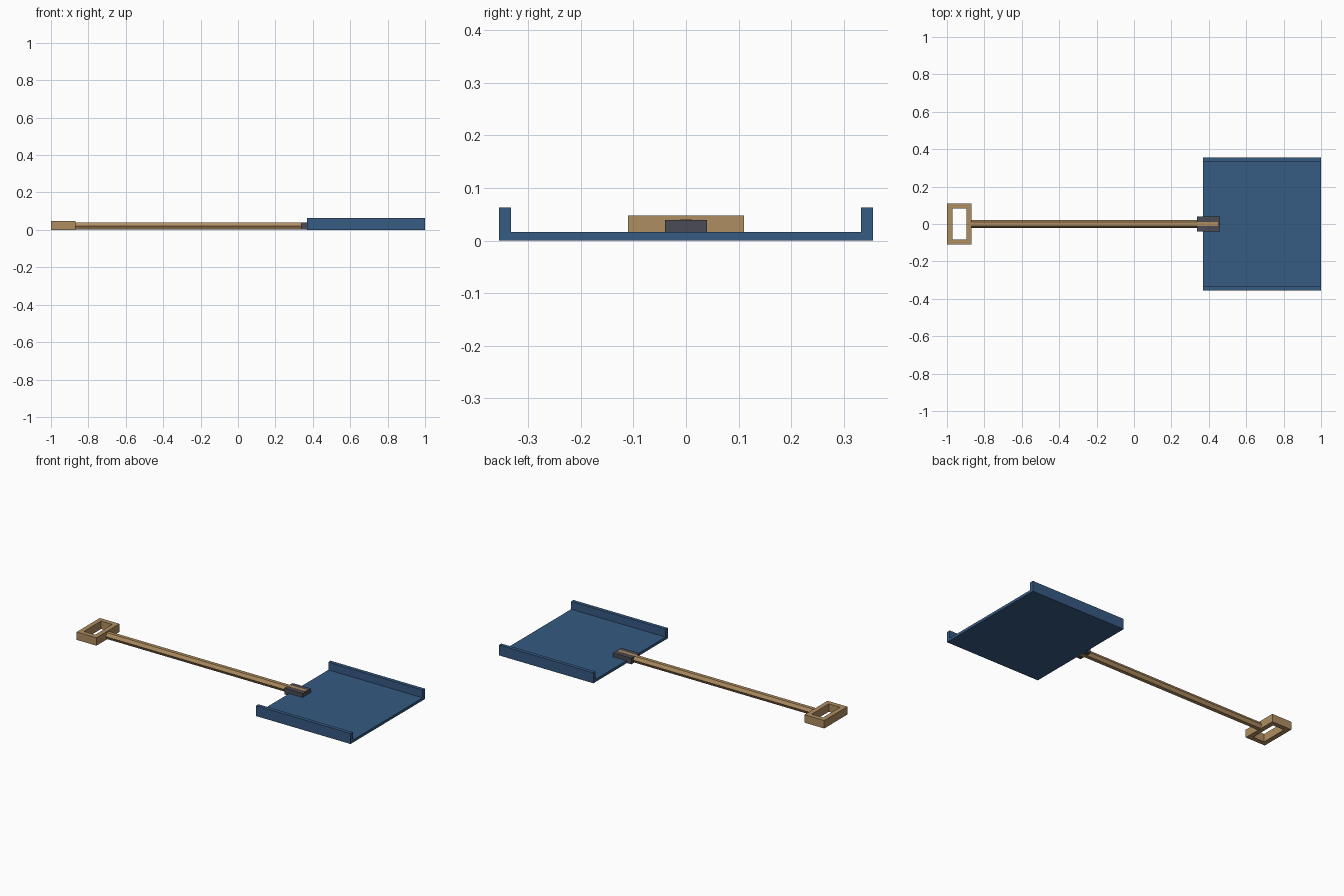
import bpy, bmesh, math

if "Cube" in bpy.data.objects:
    bpy.data.objects.remove(bpy.data.objects["Cube"])


def material(name, rgb):
    m = bpy.data.materials.new(name)
    m.diffuse_color = (*rgb, 1.0)
    m.use_nodes = True
    m.node_tree.nodes["Principled BSDF"].inputs["Base Color"].default_value = m.diffuse_color
    return m


blue = material("blue paint", (0.037, 0.103, 0.225))
wood = material("tan wood", (0.43, 0.27, 0.12))
metal = material("dark grey metal", (0.068, 0.07, 0.09))


def prism(name, outline, place, direction, mat):
    """Extrude a closed outline; place maps a 2D point to 3D."""
    bm = bmesh.new()
    face = bm.faces.new([bm.verts.new(place(*p)) for p in outline])
    new = bmesh.ops.extrude_face_region(bm, geom=[face])["geom"]
    bmesh.ops.translate(bm, vec=direction,
                        verts=[v for v in new if isinstance(v, bmesh.types.BMVert)])
    bmesh.ops.recalc_face_normals(bm, faces=bm.faces)
    mesh = bpy.data.meshes.new(name)
    bm.to_mesh(mesh)
    bm.free()
    mesh.materials.append(mat)
    obj = bpy.data.objects.new(name, mesh)
    bpy.context.collection.objects.link(obj)
    return obj


# Blade: U-shaped channel profile run along x
half = [(0.355, 0.0), (0.355, 0.063), (0.333, 0.063), (0.333, 0.016)]
profile = half + [(-y, z) for y, z in reversed(half)]
prism("blade", profile, lambda y, z: (0.37, y, z), (0.63, 0, 0), blue)

# Socket: block joining shaft and blade
prism("socket", [(-0.04, 0.003), (0.04, 0.003), (0.04, 0.0395), (-0.04, 0.0395)],
      lambda y, z: (0.337, y, z), (0.123, 0, 0), metal)

# Shaft: six-sided rod with a flat top
hexagon = [(0.0217 * math.cos(math.radians(60 * i)),
            0.0215 + 0.0217 * math.sin(math.radians(60 * i))) for i in range(6)]
prism("shaft", hexagon, lambda y, z: (-0.88, y, z), (1.33, 0, 0), wood)

# Grip: rectangular frame, inset then opened through
grip = prism("grip", [(-1.0, -0.11), (-0.868, -0.11), (-0.868, 0.11), (-1.0, 0.11)],
             lambda x, y: (x, y, 0.0), (0, 0, 0.048), wood)
bm = bmesh.new()
bm.from_mesh(grip.data)
caps = [f for f in bm.faces if abs(f.normal.z) > 0.9]
bmesh.ops.inset_individual(bm, faces=caps, thickness=0.04)
bmesh.ops.bridge_loops(bm, edges=list({e for f in caps for e in f.edges}))
bmesh.ops.delete(bm, geom=caps, context="FACES_ONLY")
bmesh.ops.recalc_face_normals(bm, faces=bm.faces)
bm.to_mesh(grip.data)
bm.free()
